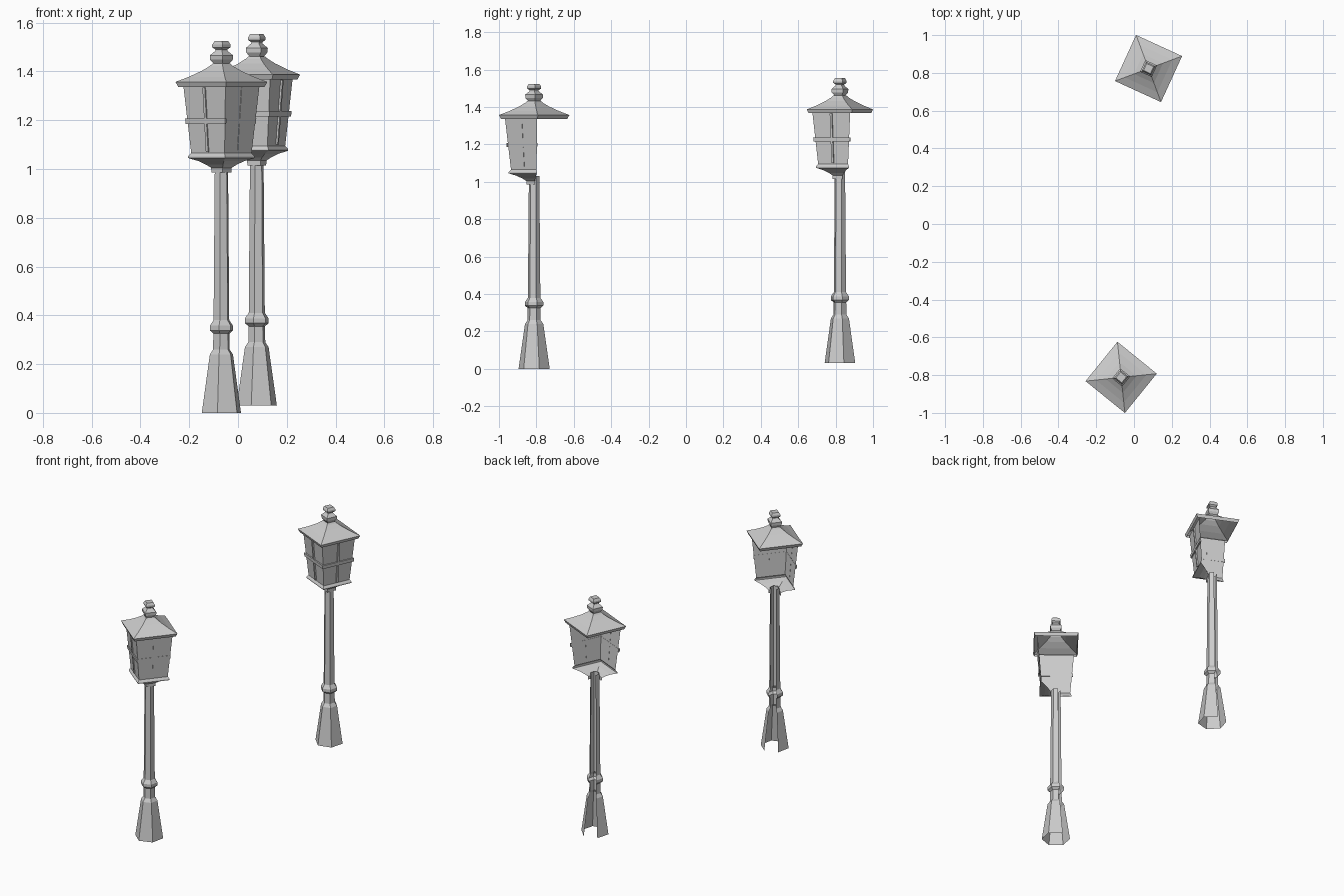
import bpy, bmesh, math

if "Cube" in bpy.data.objects:
    bpy.data.objects.remove(bpy.data.objects["Cube"])

ROOT2 = math.sqrt(2)
BODY = [(0.088, 1.065), (0.111, 1.342)]          # lantern wall: half width, height


def finish(name, bm, place):
    mesh = bpy.data.meshes.new(name)
    bm.to_mesh(mesh)
    bm.free()
    ob = bpy.data.objects.new(name, mesh)
    bpy.context.collection.objects.link(ob)
    (x, y, z), turn = place
    ob.location = (x, y, z)
    ob.rotation_euler.z = math.radians(turn)
    return ob


def sweep(name, profile, sides, phase, place, skip=(), cap=False):
    """Turn a (radius, height) profile into a faceted shell, leaving out skipped sides."""
    bm = bmesh.new()
    rings = []
    for r, z in profile:
        rings.append([bm.verts.new((r * math.cos(a), r * math.sin(a), z))
                      for a in (math.radians(phase + 360 * k / sides) for k in range(sides))])
    for lo, hi in zip(rings, rings[1:]):
        for k in range(sides):
            if k not in skip:
                n = (k + 1) % sides
                bm.faces.new((lo[k], lo[n], hi[n], hi[k]))
    if cap:
        bm.faces.new(rings[-1])
    loose = [v for v in bm.verts if not v.link_faces]
    bmesh.ops.delete(bm, geom=loose, context='VERTS')
    return finish(name, bm, place)


def square(name, profile, place, skip=(), cap=False):
    return sweep(name, [(h * ROOT2, z) for h, z in profile], 4, -135, place, skip, cap)


def wall(z):
    (h0, z0), (h1, z1) = BODY
    return h0 + (h1 - h0) * (z - z0) / (z1 - z0)


def bar(name, z0, z1, half, out, side, place):
    """Glazing bar lying on a sloping lantern wall; half=None runs the full width."""
    bm = bmesh.new()
    c, s = math.cos(side * math.pi / 2), math.sin(side * math.pi / 2)
    rings = []
    for z in (z0, z1):
        w = half or wall(z) + out
        ring = []
        for x, d in ((-w, out), (w, out), (w, -0.001), (-w, -0.001)):
            y = -(wall(z) + d)
            ring.append(bm.verts.new((x * c - y * s, x * s + y * c, z)))
        rings.append(ring)
    lo, hi = rings
    for k in range(4):
        n = (k + 1) % 4
        bm.faces.new((lo[k], lo[n], hi[n], hi[k]))
    bm.faces.new(lo[::-1])
    bm.faces.new(hi)
    return finish(name, bm, place)


def lamp(tag, loc, turn, post_phase, bar_out):
    place = (loc, turn)
    # six-sided post, open along one rear side
    sweep("post_" + tag,
          [(0.085, 0), (0.050, 0.24), (0.036, 0.26), (0.035, 0.325), (0.050, 0.338),
           (0.050, 0.358), (0.034, 0.38), (0.029, 0.975), (0.028, 1.03)],
          6, post_phase, place, skip={1})
    # flared lantern base, only on the two front sides
    square("lantern_base_" + tag,
           [(0.029, 0.985), (0.030, 1.005), (0.045, 1.018), (0.066, 1.032),
            (0.097, 1.045), (0.097, 1.052), BODY[0]],
           place, skip={2, 3})
    # lantern walls on the two front sides
    square("lantern_walls_" + tag, BODY, place, skip={2, 3})
    # hollow roof with a lip
    square("roof_" + tag,
           [(0.126, 1.337), (0.134, 1.357), (0.095, 1.378), (0.058, 1.402),
            (0.034, 1.422), (0.026, 1.432)], place)
    # square finial
    square("finial_" + tag,
           [(0.020, 1.428), (0.033, 1.448), (0.034, 1.466), (0.018, 1.484),
            (0.017, 1.490), (0.027, 1.499), (0.027, 1.510), (0.020, 1.524)],
           place, cap=True)
    # crossed glazing bars on the two walls
    for side, label in ((0, "front"), (1, "side")):
        out = bar_out[side]
        bar(f"upright_bar_{label}_{tag}", 1.07, 1.335, 0.006, out, side, place)
        bar(f"cross_bar_{label}_{tag}", 1.185, 1.207, None, out, side, place)


lamp("near", (-0.068, -0.812, 0.0), -39, 58, (0.006, 0.002))
lamp("far", (0.077, 0.823, 0.03), -24.6, 39, (0.008, 0.008))
